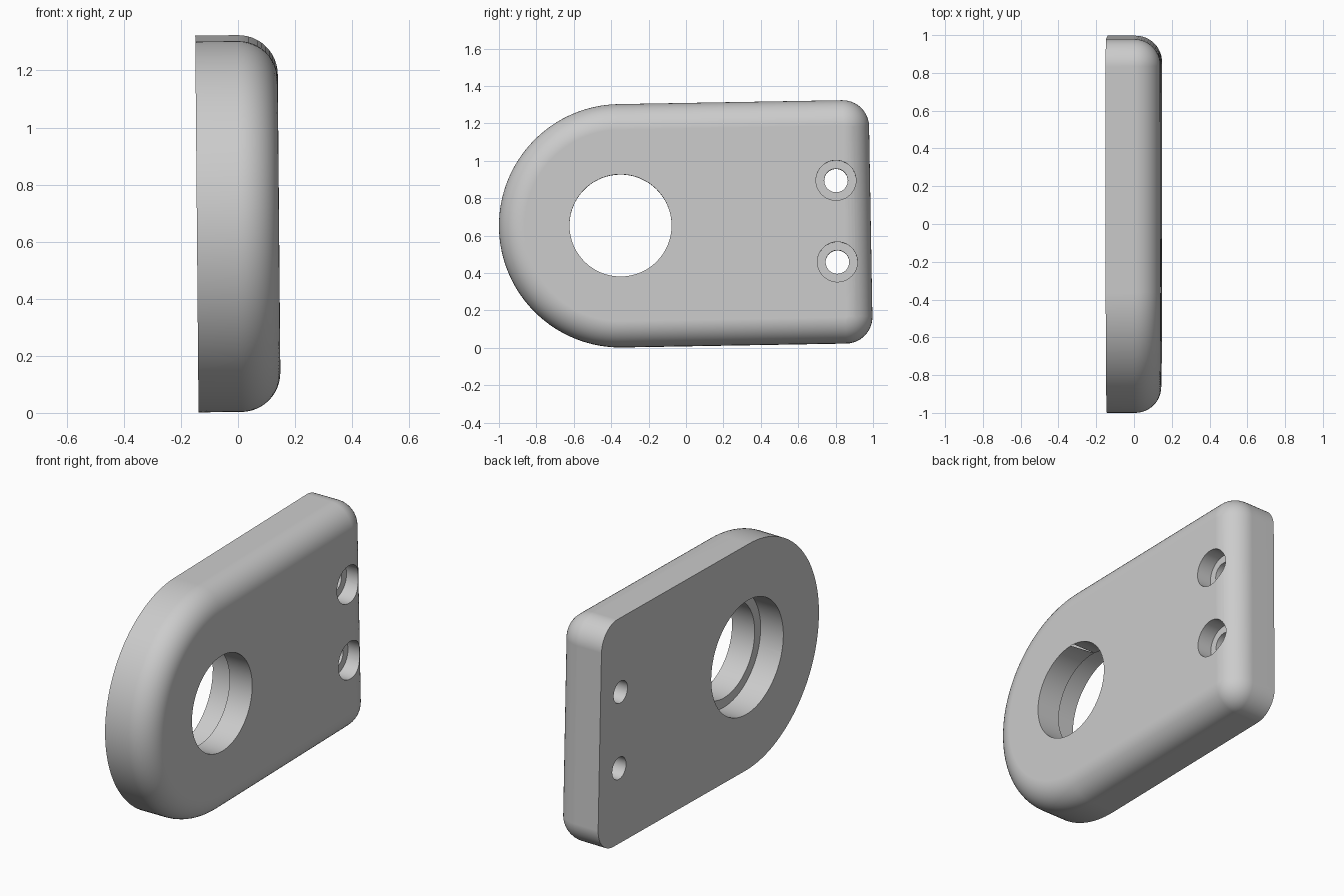
import bpy, bmesh, math
from mathutils import Matrix

if "Cube" in bpy.data.objects:
    bpy.data.objects.remove(bpy.data.objects["Cube"])

R, END, HALF = 0.65, 1.338, 0.144      # round end radius, square end, half thickness
CORNER, FILLET = 0.142, 0.138

grey = bpy.data.materials.new("light_grey")
grey.use_nodes = True
colour = (0.6, 0.6, 0.6, 1)
grey.diffuse_color = colour
grey.node_tree.nodes["Principled BSDF"].inputs["Base Color"].default_value = colour


def arc(cy, cz, r, start, sweep, n):
    angles = [math.radians(start + sweep * i / n) for i in range(n + 1)]
    return [(cy + r * math.cos(a), cz + r * math.sin(a)) for a in angles]


def outline(inset):
    # Rounded end at -y, square end with rounded corners at +y
    c = END - CORNER
    h = R - CORNER
    return (arc(0, 0, R - inset, 90, 180, 64)
            + arc(c, -h, CORNER - inset, -90, 90, 12)
            + arc(c, h, CORNER - inset, 0, 90, 12))


def add_object(name, bm):
    bmesh.ops.recalc_face_normals(bm, faces=bm.faces)
    mesh = bpy.data.meshes.new(name)
    bm.to_mesh(mesh)
    bm.free()
    mesh.materials.append(grey)
    obj = bpy.data.objects.new(name, mesh)
    bpy.context.collection.objects.link(obj)
    return obj


# Plate: straight wall at the back, quarter-round fillet at the front
layers = [(-HALF, 0)]
for i in range(13):
    a = math.pi / 2 * i / 12
    layers.append((HALF - FILLET + FILLET * math.sin(a), FILLET * (1 - math.cos(a))))
bm = bmesh.new()
rings = [[bm.verts.new((x, y, z)) for y, z in outline(d)] for x, d in layers]
for low, high in zip(rings, rings[1:]):
    for i in range(len(low)):
        j = (i + 1) % len(low)
        bm.faces.new((low[i], low[j], high[j], high[i]))
bm.faces.new(rings[0])
bm.faces.new(rings[-1])
plate = add_object("mounting_plate", bm)


def drill(y, z, r, x0, x1, n):
    bm = bmesh.new()
    place = Matrix.Translation(((x0 + x1) / 2, y, z)) @ Matrix.Rotation(math.pi / 2, 4, "Y")
    bmesh.ops.create_cone(bm, cap_ends=True, segments=n, radius1=r, radius2=r,
                          depth=x1 - x0, matrix=place)
    cutter = add_object("hole_cutter", bm)
    cutter.hide_render = True
    mod = plate.modifiers.new("hole", "BOOLEAN")
    mod.operation = "DIFFERENCE"
    mod.solver = "EXACT"
    mod.object = cutter
    bpy.context.view_layer.objects.active = plate
    bpy.ops.object.modifier_apply(modifier=mod.name)
    bpy.data.objects.remove(cutter)


# Large stepped bore, wider at the back
drill(0, 0, 0.273, -0.3, 0.3, 72)
drill(0, 0, 0.327, -0.3, 0.0, 72)

# Two screw holes, counterbored from the front
for side in (-1, 1):
    drill(1.156, side * 0.218 + 0.003, 0.063, -0.3, 0.3, 40)
    drill(1.156, side * 0.218 + 0.003, 0.107, 0.055, 0.3, 40)

# Smooth shading with crisp rims
bpy.ops.object.select_all(action="DESELECT")
plate.select_set(True)
bpy.context.view_layer.objects.active = plate
bpy.ops.object.shade_smooth_by_angle(angle=math.radians(30))
weighted = plate.modifiers.new("weighted_normals", "WEIGHTED_NORMAL")
weighted.keep_sharp = True

# Slight lean of the whole plate
plate.rotation_euler = (math.radians(1), math.radians(-0.5), 0)
plate.location = (0, -0.35, 0.653)
